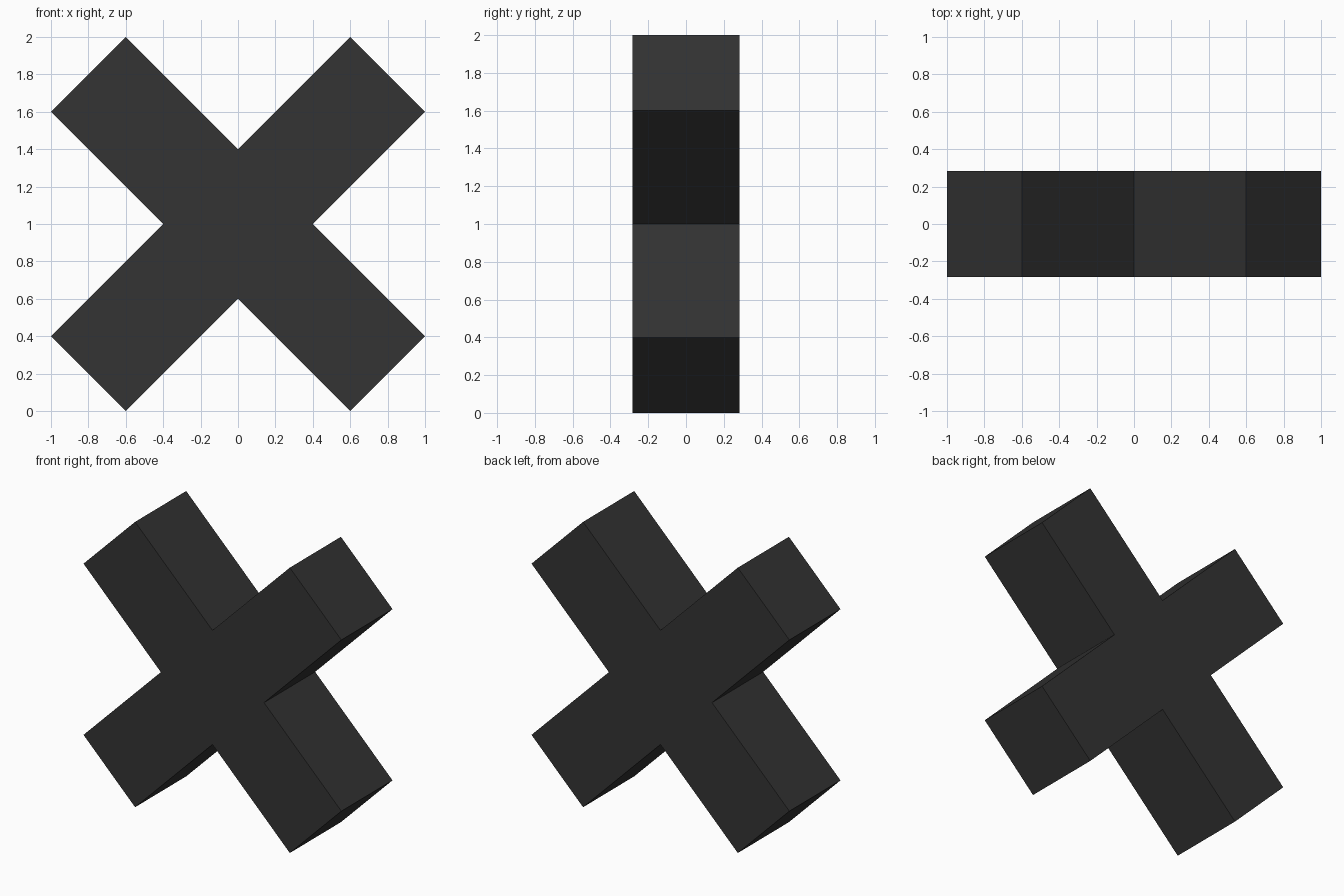
import bpy, bmesh
from mathutils import Matrix

if "Cube" in bpy.data.objects:
    bpy.data.objects.remove(bpy.data.objects["Cube"])

HALF = 0.283  # half depth: the arms have a square section

# Dark grey material
mat = bpy.data.materials.new("dark grey")
mat.diffuse_color = (0.033, 0.033, 0.033, 1)
mat.use_nodes = True
mat.node_tree.nodes["Principled BSDF"].inputs["Base Color"].default_value = mat.diffuse_color

# Diagonal cross outline: one arm (inner corner plus two tips) turned four times
bm = bmesh.new()
arm = [(0.4, 1.0), (1.0, 1.6), (0.6, 2.0)]
outline = []
for k in range(4):
    for x, z in arm:
        dx, dz = x, z - 1
        for _ in range(k):
            dx, dz = -dz, dx
        outline.append(bm.verts.new((dx, -HALF, dz + 1)))
face = bm.faces.new(outline)

# Extrude to full depth
ext = bmesh.ops.extrude_face_region(bm, geom=[face])
moved = [v for v in ext["geom"] if isinstance(v, bmesh.types.BMVert)]
bmesh.ops.translate(bm, verts=moved, vec=(0, 2 * HALF, 0))
bmesh.ops.recalc_face_normals(bm, faces=bm.faces)

mesh = bpy.data.meshes.new("diagonal_cross")
bm.to_mesh(mesh)
bm.free()
mesh.materials.append(mat)
bpy.context.collection.objects.link(bpy.data.objects.new("diagonal_cross", mesh))
